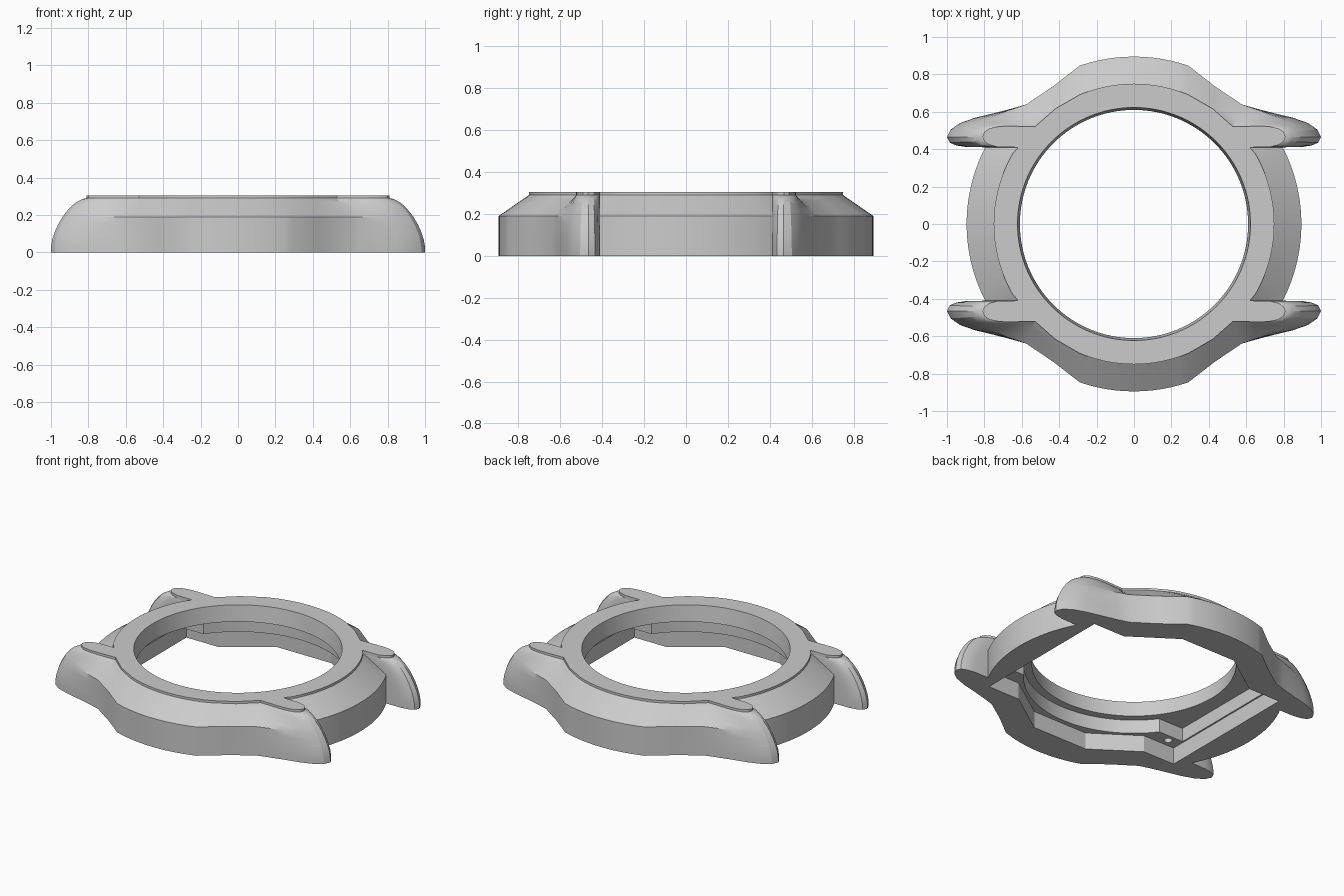
import bpy, bmesh, math

if "Cube" in bpy.data.objects:
    bpy.data.objects.remove(bpy.data.objects["Cube"])

steel = bpy.data.materials.new("brushed_grey")
steel.use_nodes = True
GREY = (0.6, 0.6, 0.6, 1)
steel.diffuse_color = GREY
steel.node_tree.nodes["Principled BSDF"].inputs["Base Color"].default_value = GREY

EDGE_Z, SHOULDER_Z, TOP_Z = 0.19, 0.29, 0.305
CAVITY_Z, SEAT_Z, HOLE_Z = 0.11, 0.2, 0.18
OUTER, TOP_R = 0.895, 0.75
bm = bmesh.new()


def add_loop(outline, z):
    return [bm.verts.new((x, y, z)) for x, y in outline]


def wall(low, high):
    """Strip of quads between two matching loops."""
    n = len(low)
    for i in range(n):
        j = (i + 1) % n
        bm.faces.new((low[i], low[j], high[j], high[i]))


def flat(*loops):
    """Level face bounded by the first loop, with the others as holes."""
    edges = []
    for loop in loops:
        for a, b in zip(loop, loop[1:] + loop[:1]):
            edges.append(bm.edges.get((a, b)) or bm.edges.new((a, b)))
    bmesh.ops.triangle_fill(bm, edges=edges, use_beauty=True, normal=(0, 0, 1))


def flip(points, sx, sy):
    return [tuple(v * s for v, s in zip(p, (sx, sy, sx, sy, 1))) for p in points]


def four_way(quarter):
    """Mirror a quarter outline, +y axis round to +x axis, into a full loop."""
    half = quarter + flip(quarter[-2::-1], 1, -1)
    return half + flip(half[-2:0:-1], -1, 1)


def circle(r, n=128, cx=0, cy=0):
    return [(cx + r * math.sin(math.tau * i / n), cy + r * math.cos(math.tau * i / n))
            for i in range(n)]


# Quarter plan: lower x, y, then top x, y, then how strongly it follows the lug curve
lug = [
    (.43, .738, .42, .617, 0), (.575, .64, .53, .52, 0), (.65, .618, .60, .522, .1),
    (.75, .592, .66, .524, .4), (.85, .568, .72, .522, .8), (.93, .54, .77, .512, 1),
    (.98, .505, .80, .492, 1), (1.0, .465, .81, .467, 1), (.985, .435, .80, .442, 1),
    (.95, .42, .775, .424, 1), (.9, .412, .73, .412, 1), (.795, .41, .62, .41, 0),
]
quarter = []
for i in range(7):
    a = math.asin(.29 / OUTER) * i / 6
    b = math.asin(.29 / TOP_R) * i / 6
    quarter.append((OUTER * math.sin(a), OUTER * math.cos(a),
                    TOP_R * math.sin(b), TOP_R * math.cos(b), 0))
quarter += lug
for i in range(9, -1, -1):
    a = math.asin(.41 / OUTER) * i / 10
    b = math.asin(.41 / TOP_R) * i / 10
    quarter.append((OUTER * math.cos(a), OUTER * math.sin(a),
                    TOP_R * math.cos(b), TOP_R * math.sin(b), 0))
plan = four_way(quarter)


def outline_at(z):
    t = min(1, max(0, (z - .03) / (SHOULDER_Z - .03)))
    curved = 1 - (1 - t ** 1.5) ** .6
    bevel = min(1, max(0, (z - EDGE_Z) / (SHOULDER_Z - EDGE_Z)))
    points = []
    for x, y, tx, ty, w in plan:
        f = bevel + (curved - bevel) * w
        points.append((x + (tx - x) * f, y + (ty - y) * f))
    return points


# Outer wall with lugs, bevel and raised top plate
levels = [0, .03, .07, .11, .15, EDGE_Z, .21, .23, .25, .265, .28, .286, SHOULDER_Z, TOP_Z]
outer = [add_loop(outline_at(z), z) for z in levels]
for low, high in zip(outer, outer[1:]):
    wall(low, high)

# Top face and tapered bore
bore_top, bore_low = add_loop(circle(.623), TOP_Z), add_loop(circle(.61), SEAT_Z)
flat(outer[-1], bore_top)
wall(bore_low, bore_top)

# Round movement seat joined with the two side recesses
seat_r, recess_x, recess_y = .66, .71, .395
start = math.acos(recess_y / seat_r)
seat_plan = [(seat_r * math.sin(start * i / 20), seat_r * math.cos(start * i / 20))
             for i in range(21)]
seat_plan = four_way(seat_plan + [(recess_x, recess_y), (recess_x, 0)])
seat_top, seat_low = add_loop(seat_plan, SEAT_Z), add_loop(seat_plan, CAVITY_Z)
flat(seat_top, bore_low)
wall(seat_low, seat_top)

# Screw holes in the corner pads
holes = []
for sx in (-1, 1):
    for sy in (-1, 1):
        ring = circle(.025, 16, sx * .635, sy * .44)
        mouth, end = add_loop(ring, CAVITY_Z), add_loop(ring, HOLE_Z)
        wall(mouth, end)
        bm.faces.new(end)
        holes.append(mouth)

# Faceted back cavity and flat underside
cavity = four_way([(0, .69), (.2, .69), (.49, .49), (.72, .49), (.72, 0)])
cavity_top, cavity_low = add_loop(cavity, CAVITY_Z), add_loop(cavity, 0)
flat(cavity_top, seat_low, *holes)
wall(cavity_low, cavity_top)
flat(outer[0], cavity_low)

bmesh.ops.recalc_face_normals(bm, faces=bm.faces)
if bm.calc_volume(signed=True) < 0:
    bmesh.ops.reverse_faces(bm, faces=bm.faces)
mesh = bpy.data.meshes.new("watch_case")
bm.to_mesh(mesh)
bm.free()
mesh.materials.append(steel)
case = bpy.data.objects.new("watch_case", mesh)
bpy.context.collection.objects.link(case)

bpy.context.view_layer.objects.active = case
case.select_set(True)
bpy.ops.object.shade_smooth_by_angle(angle=math.radians(25))
